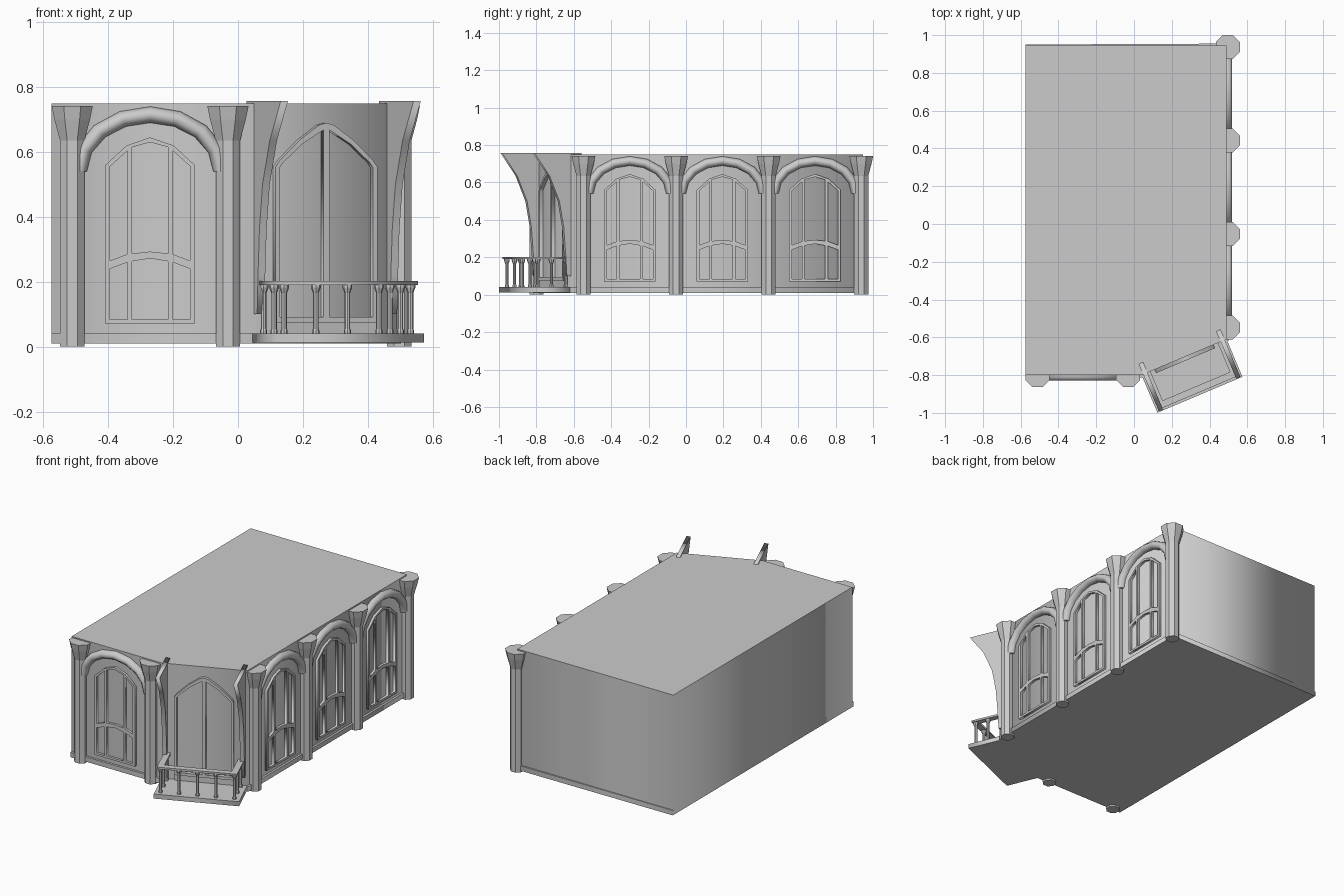
import bpy, bmesh
from math import sin, cos, pi, atan2, hypot
from mathutils import Matrix, Vector

if "Cube" in bpy.data.objects:
    bpy.data.objects.remove(bpy.data.objects["Cube"])


def frame(x, y, ang):
    """Wall frame: local x along the wall, local y up, local z outward."""
    c, s = cos(ang), sin(ang)
    return Matrix(((c, 0, s, x), (s, 0, -c, y), (0, 1, 0, 0), (0, 0, 0, 1)))


def add(name, mesh, mat=Matrix()):
    ob = bpy.data.objects.new(name, mesh)
    bpy.context.collection.objects.link(ob)
    ob.matrix_world = mat
    return ob


def plate(name, loops, d0, d1, mat=Matrix()):
    """Flat outline (extra loops are holes) extruded from depth d0 to d1."""
    cu = bpy.data.curves.new(name, 'CURVE')
    cu.dimensions, cu.fill_mode, cu.extrude = '2D', 'BOTH', (d1 - d0) / 2
    for loop in loops:
        sp = cu.splines.new('POLY')
        sp.points.add(len(loop) - 1)
        for p, (a, b) in zip(sp.points, loop):
            p.co = (a, b, 0, 1)
        sp.use_cyclic_u = True
    tmp = bpy.data.objects.new(name + "_outline", cu)
    bpy.context.collection.objects.link(tmp)
    dg = bpy.context.evaluated_depsgraph_get()
    mesh = bpy.data.meshes.new_from_object(tmp.evaluated_get(dg))
    bpy.data.objects.remove(tmp)
    return add(name, mesh, mat @ Matrix.Translation((0, 0, (d0 + d1) / 2)))


def skin(name, rings, mat=Matrix(), smooth=False):
    """Closed tube through a list of equal rings of points."""
    bm = bmesh.new()
    vs = [[bm.verts.new(p) for p in r] for r in rings]
    n = len(vs[0])
    for a, b in zip(vs, vs[1:]):
        for i in range(n):
            bm.faces.new((a[i], a[(i + 1) % n], b[(i + 1) % n], b[i])).smooth = smooth
    bm.faces.new(vs[0])
    bm.faces.new(vs[-1])
    bmesh.ops.recalc_face_normals(bm, faces=bm.faces)
    mesh = bpy.data.meshes.new(name)
    bm.to_mesh(mesh)
    return add(name, mesh, mat)


def lathe(name, profile, loc, ang=0):
    """Octagonal post; profile gives (half width, height)."""
    k = 1 / cos(pi / 8)
    rings = [[(r * k * cos((i + .5) * pi / 4), r * k * sin((i + .5) * pi / 4), z)
              for i in range(8)] for r, z in profile]
    return skin(name, rings, Matrix.Translation(loc) @ Matrix.Rotation(ang, 4, 'Z'))


def rect(x0, y0, x1, y1):
    return [(x0, y0), (x1, y0), (x1, y1), (x0, y1)]


def flip(loop):
    return [(-x, y) for x, y in reversed(loop)]


# main block and plinth
A, B = (.04, -.80), (.49, -.61)
plate("room_block", [[(-.575, -.80), A, B, (.49, .945), (-.575, .945)]], .012, .75)
plate("plinth", [[(-.575, -.813), (.045, -.813), (.503, -.615), (.503, .955), (-.575, .95)]], .01, .04)

# octagonal columns with flared capitals
COLUMN = [(.0375, 0), (.0375, .635), (.055, .70), (.0635, .742)]
front_x = [-.511, -.031]
side_y = [-.548, -.053, .442, .937]
for x in front_x:
    lathe("front_column", COLUMN, (x, -.80, 0))
for y in side_y:
    lathe("side_column", COLUMN, (.497, y, 0))


def window_bay(mat):
    # window frame with three lights above and three below a bowed transom
    side = [(.1375, .07), (.1375, .56), (.072, .62)]
    outer = side + [(0, .645)] + [(-x, z) for x, z in reversed(side)]
    up_mid = [(-.055, .287), (0, .293), (.055, .287), (.055, .615), (0, .63), (-.055, .615)]
    up_side = [(.07, .285), (.123, .265), (.123, .556), (.07, .604)]
    low_mid = [(-.055, .083), (.055, .083), (.055, .263), (0, .272), (-.055, .263)]
    low_side = [(.07, .083), (.123, .083), (.123, .24), (.07, .26)]
    plate("window_frame", [outer, up_mid, up_side, flip(up_side),
                           low_mid, low_side, flip(low_side)], -.005, .015, mat)
    # rounded arch moulding
    rings = []
    for i in range(9):
        t = pi * i / 8
        c, s = cos(t), sin(t)
        rings.append([((.22 + .025 * cos(a)) * c, .54 + (.175 + .025 * cos(a)) * s, .031 * sin(a))
                      for a in [j * pi / 5 for j in range(10)]])
    skin("arch_moulding", rings, mat, smooth=True)


window_bay(frame(sum(front_x) / 2, -.80, 0))
for y0, y1 in zip(side_y, side_y[1:]):
    window_bay(frame(.49, (y0 + y1) / 2, pi / 2))

# angled corner: balcony door
ang = atan2(B[1] - A[1], B[0] - A[0])
L = hypot(B[0] - A[0], B[1] - A[1])
door = frame((A[0] + B[0]) / 2, (A[1] + B[1]) / 2, ang)
half = [(.17, .075), (.17, .555), (.155, .575), (.09, .637), (.025, .683)]
leaf = [(.01, .092), (.155, .092), (.155, .553), (.145, .567), (.08, .625), (.01, .668)]
plate("door_frame", [half + [(0, .69)] + [(-x, z) for x, z in reversed(half)],
                     leaf, flip(leaf)], -.005, .02, door)
plate("door_step", [rect(-.17, .035, .17, .075)], -.005, .012, door)

# curved fins either side of the door
fin = [(-.06, .757), (-.06, .72), (-.01, .60), (-.01, .10), (.025, .10), (.032, .22), (.043, .36),
       (.068, .50), (.125, .635), (.212, .757)]
for u in (.022, L - .022):
    pos = Vector((A[0] + cos(ang) * u, A[1] + sin(ang) * u))
    plate("door_fin", [fin], -.012, .012, frame(pos.x, pos.y, ang - pi / 2))

# balcony floor and rail
bal = Matrix.Translation((A[0], A[1], 0)) @ Matrix.Rotation(ang, 4, 'Z')
plate("balcony_floor", [rect(0, -.216, L, .02)], .012, .04, bal)
o, w, d = .015, .036, .203
plate("balcony_rail", [[(o, 0), (o, -d), (L - o, -d), (L - o, 0), (L - o - w, 0),
                        (L - o - w, w - d), (o + w, w - d), (o + w, 0)]], .19, .202, bal)

# balusters: five along the front, two on each return
m = o + w / 2
spots = [(m + (L - 2 * m) * i / 4, -d + w / 2) for i in range(5)]
spots += [(u, v) for u in (m, L - m) for v in (-.105, -.022)]
BALUSTER = [(.010, .038), (.010, .05), (.008, .055), (.008, .165), (.014, .182), (.014, .192)]
for u, v in spots:
    p = bal @ Vector((u, v, 0))
    lathe("baluster", BALUSTER, p, ang)
